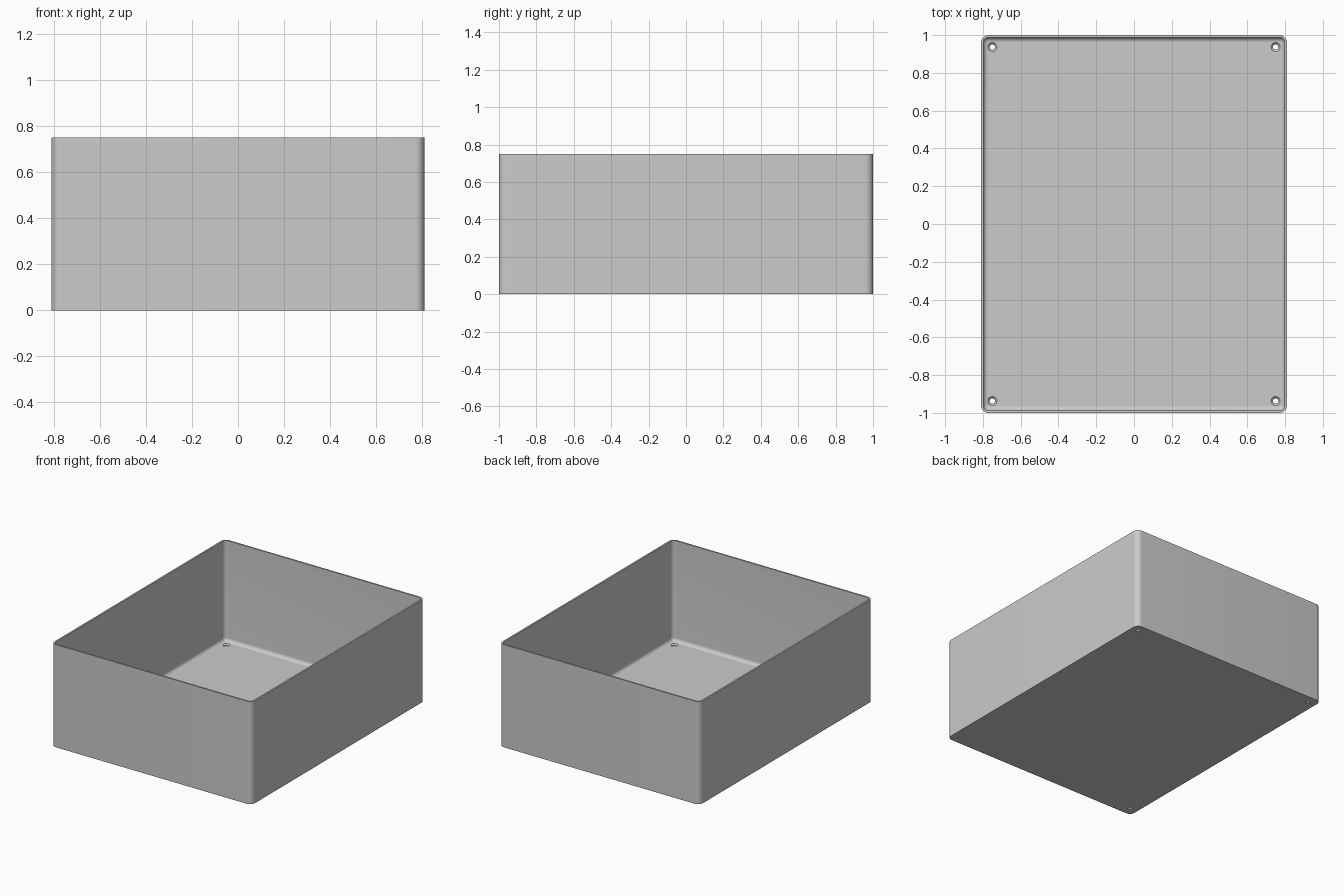
import bpy, bmesh, math
from mathutils import Vector

if "Cube" in bpy.data.objects:
    bpy.data.objects.remove(bpy.data.objects["Cube"])

HALF_X, HALF_Y, HEIGHT = 0.81, 1.0, 0.75
CORNER, WALL, FLOOR, FILLET = 0.04, 0.012, 0.015, 0.026
ARC_STEPS = 10

grey = bpy.data.materials.new("plain_grey")
grey.use_nodes = True
colour = (0.6, 0.6, 0.6, 1)
grey.diffuse_color = colour
grey.node_tree.nodes["Principled BSDF"].inputs["Base Color"].default_value = colour


def rounded_ring(bm, inset, z):
    """Rounded rectangle of vertices, inset from the outer wall."""
    r = CORNER - inset
    cx, cy = HALF_X - CORNER, HALF_Y - CORNER
    ring = []
    for k, (sx, sy) in enumerate(((1, 1), (-1, 1), (-1, -1), (1, -1))):
        for i in range(ARC_STEPS + 1):
            a = math.pi / 2 * (k + i / ARC_STEPS)
            ring.append(bm.verts.new((sx * cx + r * math.cos(a),
                                      sy * cy + r * math.sin(a), z)))
    return ring


def loft(bm, rings):
    """Skin successive rings and cap both ends."""
    for a, b in zip(rings, rings[1:]):
        n = len(a)
        for i in range(n):
            j = (i + 1) % n
            bm.faces.new((a[i], a[j], b[j], b[i]))
    bm.faces.new(rings[0][::-1])
    bm.faces.new(rings[-1])


def finish(bm, name):
    bmesh.ops.recalc_face_normals(bm, faces=bm.faces)
    mesh = bpy.data.meshes.new(name)
    bm.to_mesh(mesh)
    bm.free()
    obj = bpy.data.objects.new(name, mesh)
    bpy.context.collection.objects.link(obj)
    mesh.materials.append(grey)
    return obj


# Open tray: outer wall, rim, inner wall, floor fillet
profile = [(0, 0), (0, HEIGHT), (WALL, HEIGHT)]
for i in range(9):
    a = math.pi / 2 * i / 8
    profile.append((WALL + FILLET * (1 - math.cos(a)),
                    FLOOR + FILLET * (1 - math.sin(a))))
bm = bmesh.new()
loft(bm, [rounded_ring(bm, inset, z) for inset, z in profile])
tray = finish(bm, "open_tray")

# Countersunk screw holes in the floor corners
bm = bmesh.new()
for sx in (-1, 1):
    for sy in (-1, 1):
        rings = []
        for r, z in ((0.014, -0.02), (0.014, 0.006), (0.024, FLOOR), (0.024, 0.05)):
            circle = bmesh.ops.create_circle(bm, segments=32, radius=r)["verts"]
            bmesh.ops.translate(bm, verts=circle, vec=Vector((sx * 0.75, sy * 0.937, z)))
            rings.append(circle)
        loft(bm, rings)
cutter = finish(bm, "hole_cutter")
cutter.hide_render = True

cut = tray.modifiers.new("screw_holes", "BOOLEAN")
cut.operation, cut.solver, cut.object = "DIFFERENCE", "EXACT", cutter
bpy.ops.object.select_all(action="DESELECT")
tray.select_set(True)
bpy.context.view_layer.objects.active = tray
bpy.ops.object.modifier_apply(modifier=cut.name)
bpy.data.objects.remove(cutter)
bpy.ops.object.shade_smooth_by_angle(angle=math.radians(30))
